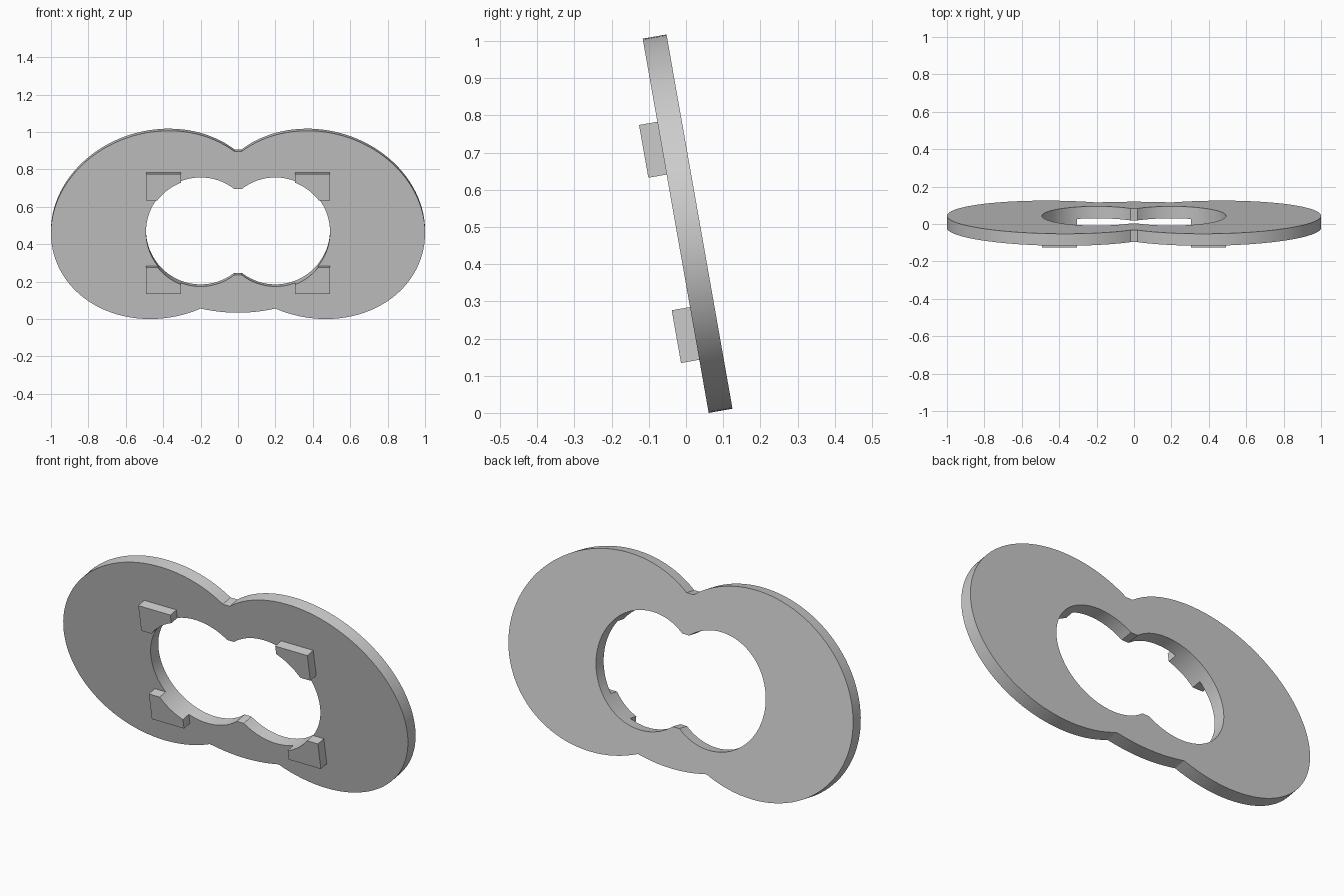
import bpy, bmesh
from math import acos, atan2, hypot, sin, cos, radians

cube = bpy.data.objects.get("Cube")
if cube:
    bpy.data.objects.remove(cube, do_unlink=True)

TILT = radians(10)
THICK = 0.065

grey = bpy.data.materials.new("plain grey")
grey.use_nodes = True
grey.diffuse_color = (0.6, 0.6, 0.6, 1)
grey.node_tree.nodes["Principled BSDF"].inputs["Base Color"].default_value = (0.6, 0.6, 0.6, 1)


def lobe(cx, cz, a, b, lean, x_bottom, x_top, steps=72):
    """Leaning ellipse arc on the +x side, from x_bottom round to x_top."""
    r, phase = hypot(a, lean), atan2(lean, a)
    t0 = -acos((x_bottom - cx) / r) - phase
    t1 = acos((x_top - cx) / r) - phase
    ts = [t0 + (t1 - t0) * i / steps for i in range(steps + 1)]
    return [(cx + a * cos(t) - lean * sin(t), cz + b * sin(t)) for t in ts]


def mirrored(half):
    """Close a half outline with its reflection across x = 0."""
    return half + [(-x, z) for x, z in reversed(half) if x > 1e-5]


def prism(name, outline, y0, y1):
    """Extrude an x-z outline from y0 to y1, then lean it back."""
    bm = bmesh.new()
    face = bm.faces.new([bm.verts.new((x, y0, z)) for x, z in outline])
    new = bmesh.ops.extrude_face_region(bm, geom=[face])["geom"]
    bmesh.ops.translate(bm, vec=(0, y1 - y0, 0),
                        verts=[v for v in new if isinstance(v, bmesh.types.BMVert)])
    bmesh.ops.recalc_face_normals(bm, faces=bm.faces)
    mesh = bpy.data.meshes.new(name)
    bm.to_mesh(mesh)
    bm.free()
    mesh.materials.append(grey)
    obj = bpy.data.objects.new(name, mesh)
    obj.rotation_euler.x = TILT
    obj.location.y = 0.061
    bpy.context.collection.objects.link(obj)
    return obj


# Plate: two wide lobes, a shallow arc between them at the bottom
bottom_arc = [(0.04 * i, 0.034 + 0.023 * (i / 5) ** 2) for i in range(5)]
plate_half = bottom_arc + lobe(0.42, 0.511, 0.578, 0.511, 0.05, 0.2, 0.02)
parts = [prism("plate", mirrored(plate_half), 0, THICK)]

# Four mounting blocks on the front
for side, sx in (("left", 1), ("right", -1)):
    for level, z0 in (("lower", 0.145), ("upper", 0.651)):
        x0, x1, z1 = sx * 0.305, sx * 0.492, z0 + 0.144
        parts.append(prism(f"{level}_{side}_block",
                           [(x0, z0), (x1, z0), (x1, z1), (x0, z1)], -0.05, 0.001))

# Double-round opening cut through plate and blocks
cutter = prism("opening_cutter", mirrored(lobe(0.2, 0.4725, 0.292, 0.296, 0, 0.02, 0.02)), -0.2, 0.2)
cutter.hide_render = True

for obj in parts:
    cut = obj.modifiers.new("opening", 'BOOLEAN')
    cut.operation = 'DIFFERENCE'
    cut.solver = 'EXACT'
    cut.object = cutter
    bpy.ops.object.select_all(action='DESELECT')
    obj.select_set(True)
    bpy.context.view_layer.objects.active = obj
    bpy.ops.object.modifier_apply(modifier=cut.name)
    bpy.ops.object.shade_smooth_by_angle(angle=radians(30))

bpy.data.objects.remove(cutter, do_unlink=True)
